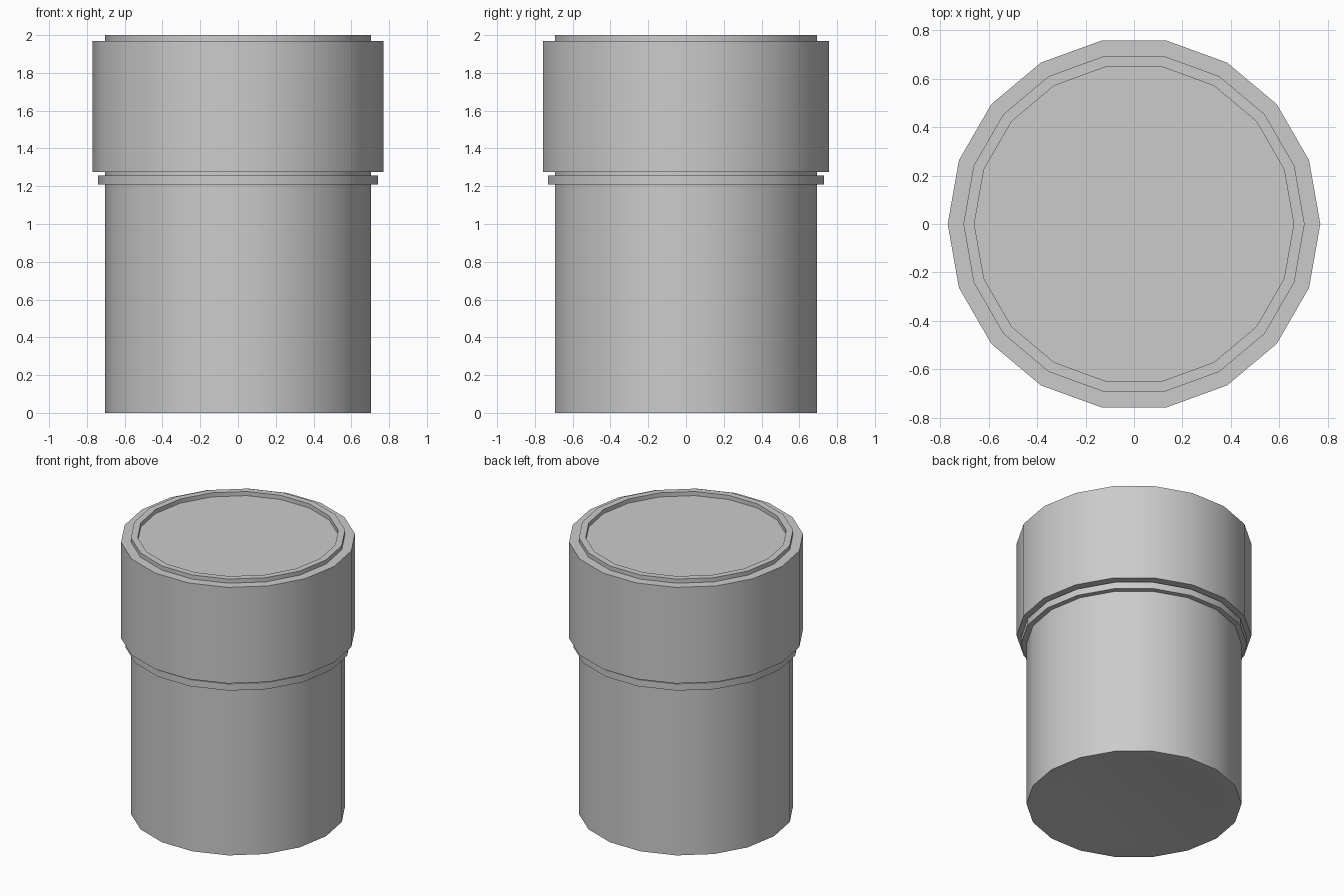
import bpy, bmesh, math

if "Cube" in bpy.data.objects:
    bpy.data.objects.remove(bpy.data.objects["Cube"])

SIDES = 18


def lathe(name, profile, closed=False):
    """Spin (radius, z) points around z; radius 0 at either end gives a flat cap."""
    bm = bmesh.new()
    rings = []
    for r, z in profile:
        rings.append([bm.verts.new((r * math.cos(2 * math.pi * i / SIDES),
                                    r * math.sin(2 * math.pi * i / SIDES), z))
                      for i in range(SIDES)])
    pairs = list(zip(rings, rings[1:]))
    if closed:
        pairs.append((rings[-1], rings[0]))
    else:
        bm.faces.new(rings[0])
        bm.faces.new(rings[-1])
    for a, b in pairs:
        for i in range(SIDES):
            j = (i + 1) % SIDES
            f = bm.faces.new((a[i], a[j], b[j], b[i]))
            # only the main side walls are smooth, small steps stay faceted
            zs = [v.co.z for v in f.verts]
            f.smooth = max(zs) - min(zs) > 0.04
    bmesh.ops.recalc_face_normals(bm, faces=bm.faces)
    mesh = bpy.data.meshes.new(name)
    bm.to_mesh(mesh)
    bm.free()
    mesh.set_sharp_from_angle(angle=math.radians(30))
    obj = bpy.data.objects.new(name, mesh)
    bpy.context.collection.objects.link(obj)
    return obj


# container barrel with shallow dished base
lathe("barrel", [(0.503, 0.02), (0.618, 0.0), (0.705, 0.0), (0.705, 1.30)])

# thin collar below the cap
lathe("collar", [(0.70, 1.21), (0.742, 1.21), (0.742, 1.258), (0.70, 1.258)], closed=True)

# wide cap with raised rim and recessed top
lathe("cap", [(0.70, 1.275), (0.77, 1.275), (0.77, 1.97), (0.705, 1.97),
              (0.705, 2.0), (0.66, 2.0), (0.66, 1.97)])
